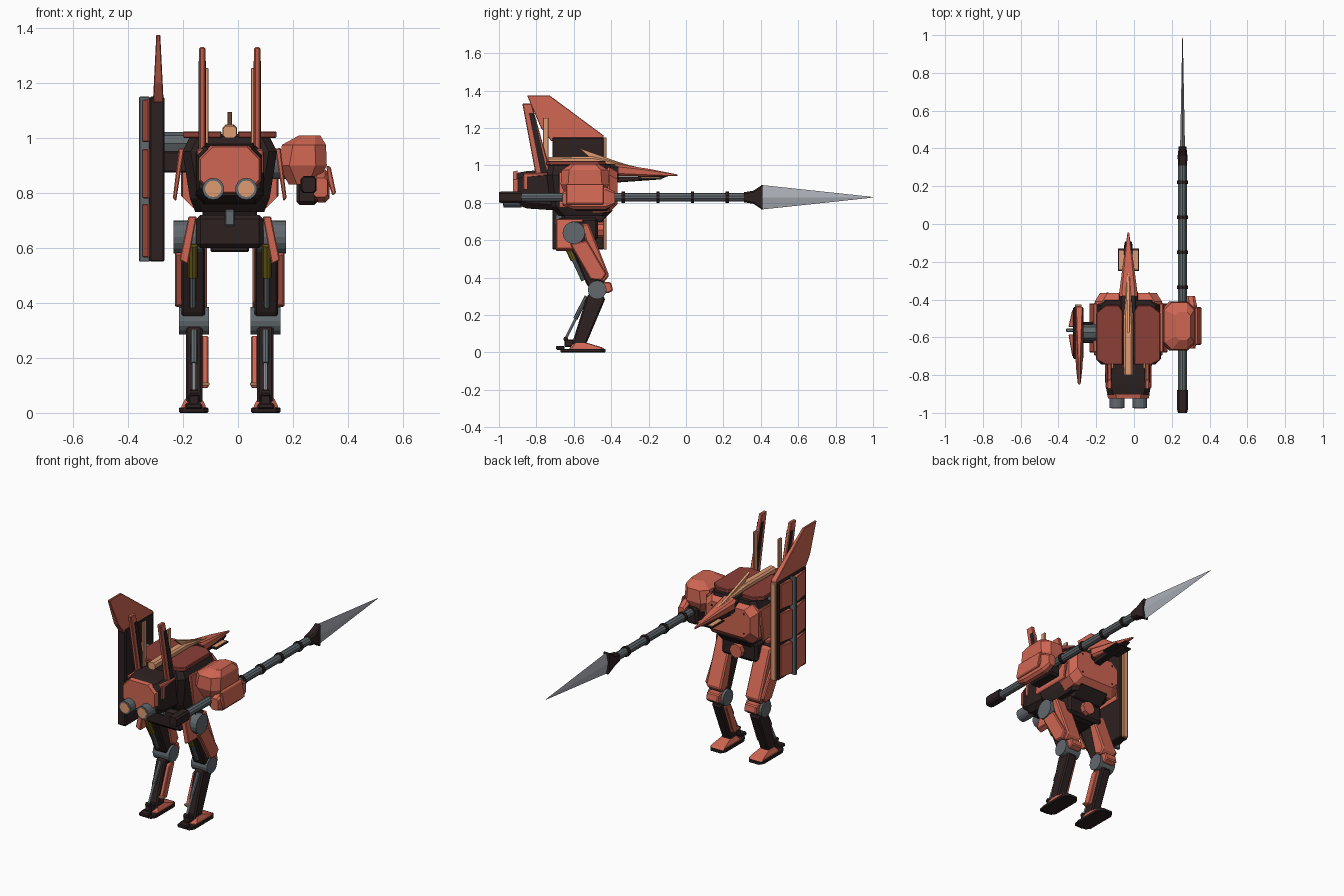
import bpy, bmesh, math
from mathutils import Vector, Matrix

def mat(name, r, g, b):
    m = bpy.data.materials.new(name)
    m.diffuse_color = (r, g, b, 1)
    return m

RED = mat("coral red", 0.62, 0.132, 0.085)
DRED = mat("deep red", 0.26, 0.05, 0.038)
DARK = mat("charcoal", 0.026, 0.015, 0.015)
GREY = mat("steel grey", 0.12, 0.14, 0.155)
SILVER = mat("blade silver", 0.40, 0.42, 0.46)
PEACH = mat("copper", 0.74, 0.33, 0.17)
OLIVE = mat("olive hose", 0.15, 0.115, 0.01)
CX = -0.03  # body centre line

def finish(name, bm, m, bevel=0):
    bmesh.ops.recalc_face_normals(bm, faces=bm.faces)
    if bevel:
        bmesh.ops.bevel(bm, geom=bm.edges[:], offset=bevel, segments=1, affect='EDGES', clamp_overlap=True)
    me = bpy.data.meshes.new(name)
    bm.to_mesh(me)
    bm.free()
    me.materials.append(m)
    ob = bpy.data.objects.new(name, me)
    bpy.context.collection.objects.link(ob)
    return ob

def place(axis, t, u, v):
    return {'X': (t, u, v), 'Y': (u, t, v), 'Z': (u, v, t)}[axis]

def rings(name, loops, m, bevel=0):
    bm = bmesh.new()
    vs = [[bm.verts.new(p) for p in l] for l in loops]
    n = len(vs[0])
    for a, b in zip(vs, vs[1:]):
        for i in range(n):
            bm.faces.new((a[i], a[(i + 1) % n], b[(i + 1) % n], b[i]))
    bm.faces.new(vs[0])
    bm.faces.new(vs[-1])
    return finish(name, bm, m, bevel)

def prism(name, axis, pts, a, b, m, bevel=0.004):
    return rings(name, [[place(axis, t, u, v) for u, v in pts] for t in (a, b)], m, bevel)

def box(name, x, y, z, m, bevel=0.005):
    return prism(name, 'Z', [(x[0], y[0]), (x[1], y[0]), (x[1], y[1]), (x[0], y[1])], z[0], z[1], m, bevel)

def loft(name, axis, secs, m):
    # sections: position, centre u, centre v, half u, half v, chamfer
    loops = []
    for t, u, v, a, b, c in secs:
        q = [(a - c, -b), (a, c - b), (a, b - c), (a - c, b), (c - a, b), (-a, b - c), (-a, c - b), (c - a, -b)]
        loops.append([place(axis, t, u + i, v + j) for i, j in q])
    return rings(name, loops, m)

def rod(name, p, q, r, m, n=12):
    p, q = Vector(p), Vector(q)
    bm = bmesh.new()
    d = q - p
    M = Matrix.Translation((p + q) / 2) @ d.to_track_quat('Z', 'Y').to_matrix().to_4x4()
    bmesh.ops.create_cone(bm, cap_ends=True, segments=n, radius1=r, radius2=r, depth=d.length, matrix=M)
    return finish(name, bm, m)

# ---- lance
LX, LZ = 0.257, 0.83
rod("lance_shaft", (LX, -0.9, LZ), (LX, 0.36, LZ), 0.024, GREY, 10)
loft("lance_butt", 'Y', [(-1, LX, LZ, .024, .028, .01), (-.98, LX, LZ, .029, .031, .01), (-.88, LX, LZ, .029, .031, .01)], DARK)
for y in (-0.42, -0.335, -0.15, 0.035, 0.22):
    rod("lance_ring", (LX, y - .009, LZ), (LX, y + .009, LZ), 0.031, DARK, 10)
loft("lance_collar", 'Y', [(.31, LX, LZ, .024, .027, .01), (.36, LX, LZ, .026, .035, .008), (.41, LX, LZ, .02, .068, .008)], DARK)
blade = lambda y, h, w: [(LX + w, y, LZ), (LX, y, LZ + h), (LX - w, y, LZ), (LX, y, LZ - h)]
rings("lance_blade", [blade(.40, .066, .013), blade(.97, .005, .002)], SILVER)
rings("lance_tip", [blade(.97, .005, .002), blade(1.0, .0005, .0005)], PEACH)

# ---- torso
loft("torso_core", 'Z', [(.73, CX, -.55, .125, .13, .03), (.78, CX, -.56, .145, .165, .03),
     (.95, CX, -.57, .172, .175, .03), (1.005, CX, -.57, .145, .165, .03)], DARK)
loft("chest_plate", 'Y', [(-.50, CX, .87, .172, .125, .04), (-.41, CX, .87, .178, .12, .04),
     (-.365, CX, .88, .15, .085, .04)], RED)
for s in (-1, 1):
    prism("torso_top_plate", 'Z', [(CX + s * d, y) for d, y in
          ((.03, -.745), (.12, -.745), (.17, -.72), (.17, -.47), (.12, -.43), (.05, -.43), (.03, -.46))], 1.0, 1.024, DRED)
    prism("side_plate", 'Y', [(CX + s * .165, .96), (CX + s * .185, .965), (CX + s * .207, .78), (CX + s * .195, .77)], -.68, -.42, RED)
    for z in (.82, .94):
        rod("chest_bolt", (CX + s * .11, -.39, z), (CX + s * .11, -.362, z), .006, DARK, 6)
prism("belly_plate", 'X', [(-.66, .74), (-.44, .78), (-.39, .76), (-.45, .7), (-.64, .7)], CX - .10, CX + .10, DARK)

# ---- backpack with thrusters
loft("backpack", 'Y', [(-.70, CX, .87, .125, .11, .03), (-.85, CX, .87, .122, .1, .03), (-.905, CX, .875, .11, .085, .03)], DARK)
loft("backpack_panel", 'Y', [(-.90, CX, .885, .113, .088, .045), (-.925, CX, .885, .107, .082, .045)], RED)
for s in (-1, 1):
    x = CX + s * .06
    rod("thruster", (x, -.88, .815), (x, -.975, .815), .04, GREY, 14)
    rod("thruster_glow", (x, -.97, .815), (x, -.978, .815), .03, PEACH, 14)
    # tall back fins
    f = CX + s * .1
    prism("back_fin", 'X', [(-.875, 1.33), (-.825, 1.33), (-.72, .95), (-.80, .93)], f - .011, f + .011, RED)
    prism("back_fin_slot", 'X', [(-.84, 1.28), (-.815, 1.28), (-.74, .96), (-.775, .95)], f - .014, f + .014, DARK, 0)
    g = CX + s * .084
    box("fin_blade", (g - .006, g + .006), (-.765, -.735), (.98, 1.255), PEACH, .002)
    box("fin_mount", (f - .02, f + .022), (-.87, -.72), (.87, .96), RED)

# ---- head, beak and crest
loft("head", 'Y', [(-.52, CX, .97, .05, .045, .015), (-.36, CX, .965, .05, .04, .015)], DARK)
loft("beak", 'Y', [(-.38, CX, .982, .045, .033, .014), (-.36, CX, .975, .048, .032, .014),
     (-.2, CX, .962, .027, .02, .008), (-.045, CX, .948, .004, .004, .001)], RED)
prism("jaw", 'X', [(-.40, .94), (-.09, .945), (-.14, .925), (-.38, .908)], CX - .022, CX + .022, DARK)
box("jaw_vane", (CX - .056, CX + .056), (-.25, -.13), (.926, .934), DARK, 0)
for s in (-1, 1):
    box("jaw_vane_light", sorted((CX + s * .022, CX + s * .05)), (-.24, -.14), (.933, .937), PEACH, 0)
loft("spine_ridge", 'Y', [(-.80, CX, 1.022, .024, .022, .01), (-.5, CX, 1.024, .026, .024, .01), (-.25, CX, .985, .003, .004, .001)], PEACH)
prism("crest", 'X', [(-.575, 1.095), (-.5, 1.03), (-.25, .985), (-.38, 1.025)], CX - .008, CX + .008, PEACH, .001)

# ---- waist
box("pelvis", (CX - .122, CX + .122), (-.69, -.47), (.6, .72), DARK, .015)
box("waist_block", (CX - .09, CX + .09), (-.64, -.5), (.69, .76), GREY)
box("waist_tab", (CX - .018, CX + .018), (-.70, -.66), (.68, .74), GREY)
rod("crotch_boss", (CX, -.5, .655), (CX, -.44, .655), .042, RED, 8)
box("pelvis_keel", (CX - .07, CX + .07), (-.66, -.5), (.585, .61), DARK)

# ---- legs, mirrored about the centre line
for s in (-1, 1):
    X = lambda a, b: (CX + s * a, CX + s * b)
    def side(name, pts, a, b, m, bv=.004):
        prism(name, 'X', pts, *X(a, b), m, bv)
    def axle(name, y, z, r, a, b, m, n=16):
        rod(name, (CX + s * a, y, z), (CX + s * b, y, z), r, m, n)
    axle("hip_joint", -.60, .64, .06, .10, .205, GREY)
    side("thigh", [(-.63, .6), (-.62, .7), (-.54, .7), (-.43, .38), (-.5, .33), (-.53, .36)], .09, .176, DARK, .008)
    side("thigh_front", [(-.56, .69), (-.52, .69), (-.41, .41), (-.44, .375), (-.49, .4)], .083, .183, RED, .008)
    side("thigh_outer", [(-.62, .58), (-.53, .60), (-.425, .42), (-.45, .385), (-.51, .39)], .17, .2, RED, .006)
    prism("hip_skirt", 'Y', [(CX + s * d, z) for d, z in ((.12, .715), (.15, .715), (.183, .555), (.152, .54))], -.695, -.55, RED)
    rod("thigh_rod", (CX + s * .135, -.61, .52), (CX + s * .135, -.548, .385), .012, GREY, 8)
    rod("thigh_hose", (CX + s * .135, -.655, .61), (CX + s * .135, -.60, .495), .017, OLIVE, 8)
    axle("knee_joint", -.475, .335, .05, .075, .185, GREY)
    side("knee_guard", [(-.45, .38), (-.40, .375), (-.39, .33), (-.42, .315), (-.45, .33)], .09, .17, RED, .006)
    side("shin", [(-.53, .30), (-.50, .33), (-.43, .29), (-.54, .03), (-.615, .03)], .10, .16, DARK, .008)
    side("shin_panel", [(-.51, .28), (-.46, .28), (-.535, .09), (-.585, .09)], .078, .102, RED)
    box("shin_clip", sorted(X(.074, .1)), (-.59, -.56), (.10, .11), PEACH, .002)
    rod("piston_sleeve", (CX + s * .13, -.53, .30), (CX + s * .13, -.592, .18), .012, GREY, 8)
    rod("shin_piston", (CX + s * .13, -.58, .20), (CX + s * .13, -.645, .07), .007, SILVER, 8)
    axle("piston_pin", -.643, .072, .013, .115, .145, DARK, 8)
    box("piston_foot", sorted(X(.11, .15)), (-.65, -.58), (.03, .07), DARK)
    p, q = sorted(X(.078, .185))
    c = (p + q) / 2
    prism("foot_sole", 'Z', [(p, -.64), (p + .02, -.67), (q - .02, -.67), (q, -.64), (q, -.46), (q - .02, -.43), (p + .02, -.43), (p, -.46)], 0, .02, DARK)
    loft("foot_top", 'Z', [(.018, c, -.53, .045, .095, .012), (.028, c, -.535, .043, .085, .012), (.052, c, -.565, .03, .035, .01)], RED)
    box("heel", (c - .03, c + .03), (-.695, -.65), (.014, .036), DARK)

# ---- lance arm
loft("shoulder_armour", 'Z', [(.83, .235, -.54, .05, .10, .03), (.9, .235, -.54, .088, .13, .04),
     (.975, .24, -.54, .08, .125, .04), (1.008, .26, -.54, .04, .075, .02)], RED)
rod("shoulder_axle", (.1, -.56, .9), (.2, -.56, .9), .05, GREY, 12)
prism("shoulder_fin", 'Y', [(.322, .90), (.337, .895), (.357, .80), (.343, .79), (.325, .85)], -.64, -.44, RED)
loft("forearm", 'Y', [(-.66, .30, .82, .025, .035, .01), (-.6, .305, .825, .028, .06, .015), (-.43, .305, .825, .028, .06, .015), (-.38, .30, .825, .022, .035, .01)], RED)
box("hand", (.212, .29), (-.60, -.41), (.757, .862), DARK, .012)

# ---- shield arm
rod("shield_axle", (-.28, -.575, .98), (-.15, -.575, .98), .042, GREY, 8)
box("shield_bracket", (-.28, -.17), (-.63, -.52), (.875, .95), DARK)

# ---- shield
box("shield_slab", (-.322, -.268), (-.715, -.44), (.55, 1.15), DARK)
for z0, z1 in ((.565, .76), (.78, .96), (.985, 1.14)):
    for e, a in ((-.70, -.585), (-.455, -.545)):
        prism("shield_panel", 'Z', [(-.315, e), (-.327, e), (-.347, a), (-.32, a)], z0, z1, RED, .003)
box("shield_spine", (-.36, -.32), (-.572, -.553), (.55, 1.15), GREY, .003)
box("shield_edge_strip", (-.312, -.278), (-.441, -.425), (.55, 1.15), PEACH, .003)
# tall shield fin, thinner toward the top
w = lambda z: .021 - .05 * max(0, z - 1.1)
fp = [(-.85, 1.375), (-.73, 1.375), (-.44, 1.16), (-.44, 1.13), (-.72, 1.13), (-.775, 1.2)]
rings("shield_fin", [[(-.29 + k * w(z), y, z) for y, z in fp] for k in (-1, 1)], RED, .003)
